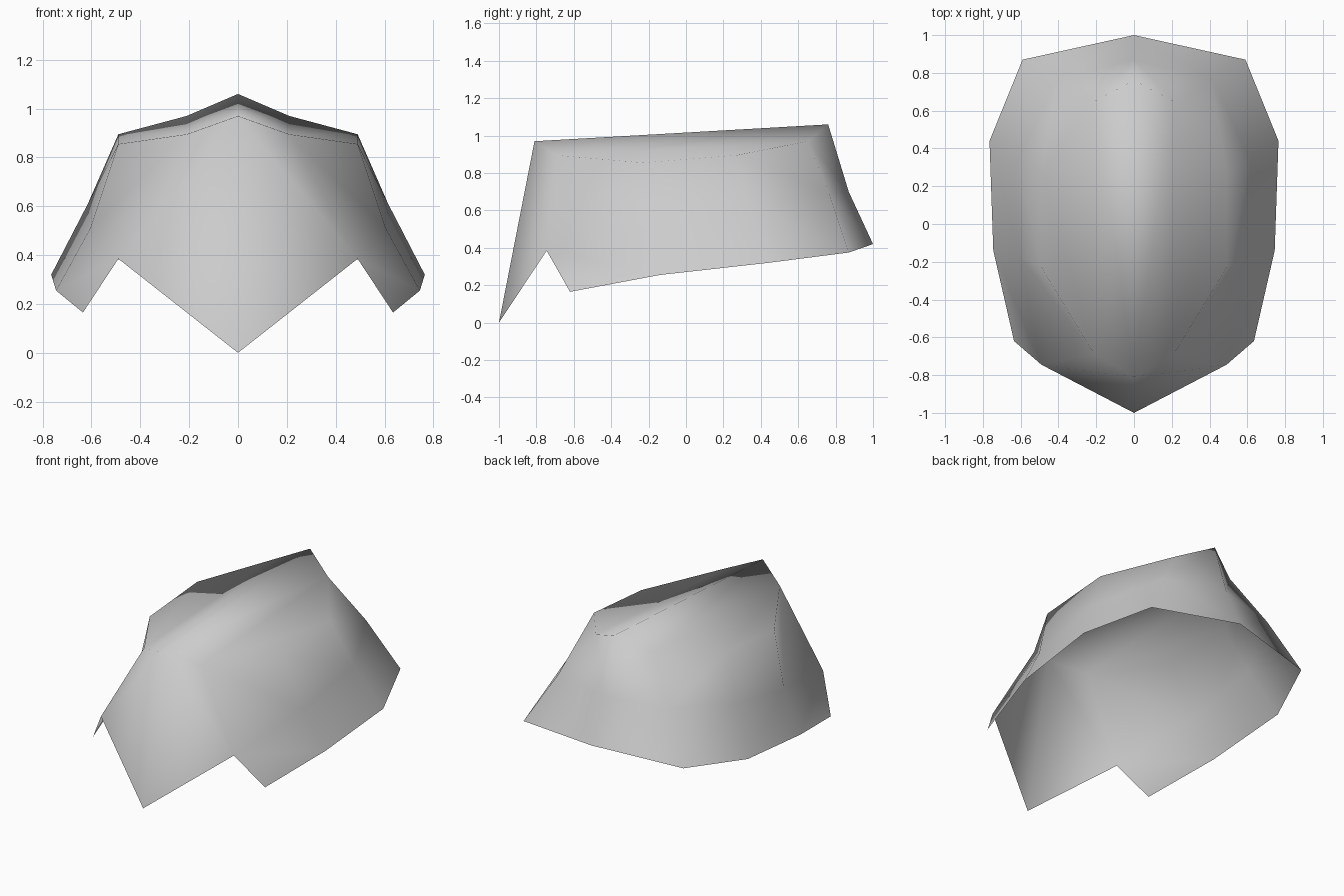
import bpy, bmesh

if "Cube" in bpy.data.objects:
    bpy.data.objects.remove(bpy.data.objects["Cube"])

# Half profiles, running front to back on the +x side
crown = [(0, -.81, .97), (.21, -.69, .895), (.49, -.23, .855),
         (.49, .27, .895), (.21, .65, .97), (0, .76, 1.06)]
waist = [(0, -1, 0), (.49, -.745, .385), (.605, -.17, .51),
         (.615, .34, .61), (.41, .765, .69), (0, .87, .70)]
brim = [(.635, -.62, .165), (.745, -.14, .255), (.765, .44, .32),
        (.59, .87, .375), (0, 1, .42)]

bm = bmesh.new()
top, mid, low = ([bm.verts.new(p) for p in row] for row in (crown, waist, brim))


def band(upper, lower):
    """Join two rows of equal length with quads."""
    for i in range(len(upper) - 1):
        bm.faces.new((upper[i], lower[i], lower[i + 1], upper[i + 1]))


# Roof strips run lengthwise, one on each side of the ridge
bm.faces.new((top[0], top[1], top[4], top[5]))
bm.faces.new((top[1], top[2], top[3]))
bm.faces.new((top[1], top[3], top[4]))
# Walls, then the flared skirt that starts behind the front notch
band(top, mid)
band(mid[1:], low)

for f in bm.faces:
    f.smooth = True
mesh = bpy.data.meshes.new("helmet_shell")
bm.to_mesh(mesh)
bm.free()

shell = bpy.data.objects.new("helmet_shell", mesh)
bpy.context.collection.objects.link(shell)

# Left half
mirror = shell.modifiers.new("mirror", 'MIRROR')
mirror.use_axis[0] = True
mirror.use_clip = True
mirror.merge_threshold = 0.001

grey = bpy.data.materials.new("light_grey")
grey.diffuse_color = (.6, .6, .6, 1)
grey.use_nodes = True
grey.node_tree.nodes["Principled BSDF"].inputs["Base Color"].default_value = grey.diffuse_color
mesh.materials.append(grey)
